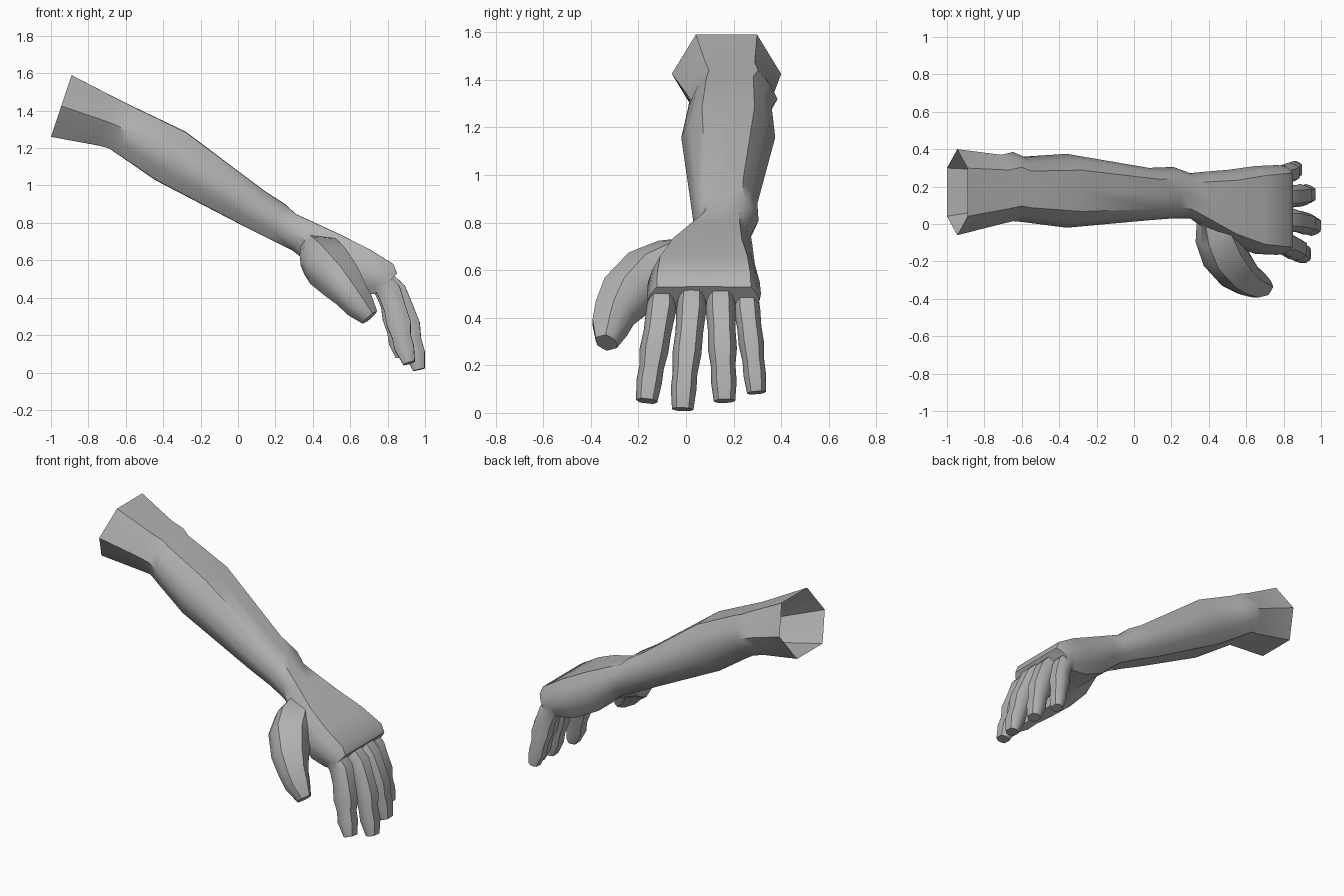
import bpy, bmesh, math
from mathutils import Vector

if "Cube" in bpy.data.objects:
    bpy.data.objects.remove(bpy.data.objects["Cube"])

skin = bpy.data.materials.new("grey skin")
skin.diffuse_color = (0.45, 0.45, 0.45, 1)
skin.use_nodes = True
skin.node_tree.nodes["Principled BSDF"].inputs["Base Color"].default_value = skin.diffuse_color


def section(flat, bulge):
    """Twelve-point rounded hexagon in unit (side, up) coordinates."""
    m, b = (1 + flat) / 2, bulge
    q = [(1, 0), (m + b, 0.5 + b), (flat, 1), (0, 1 + b / 3)]
    upper = q + [(-u, v) for u, v in reversed(q[:3])]
    return upper + [(u, -v) for u, v in reversed(upper[1:-1])]


def loft(name, rings):
    """Closed tube through rings of (centre, side vector, up vector, flat, bulge)."""
    bm = bmesh.new()
    loops = [[bm.verts.new(c + s * u + t * v) for u, v in section(f, b)]
             for c, s, t, f, b in rings]
    for a, b in zip(loops, loops[1:]):
        for i in range(12):
            j = (i + 1) % 12
            bm.faces.new((a[i], a[j], b[j], b[i]))
    bm.faces.new(loops[0])
    bm.faces.new(loops[-1])
    bmesh.ops.recalc_face_normals(bm, faces=bm.faces)
    me = bpy.data.meshes.new(name)
    bm.to_mesh(me)
    bm.free()
    me.materials.append(skin)
    ob = bpy.data.objects.new(name, me)
    bpy.context.collection.objects.link(ob)
    return ob


def digit(name, path, widths, depths, side):
    """Finger or thumb: rings set square to a bent path."""
    pts = [Vector(p) for p in path]
    rings = []
    for i, p in enumerate(pts):
        d = (pts[min(i + 1, len(pts) - 1)] - pts[max(i - 1, 0)]).normalized()
        s = (Vector(side) - d * d.dot(Vector(side))).normalized()
        rings.append((p, s * widths[i], d.cross(s) * depths[i], 0.56, 0.05))
    return loft(name, rings)


# Arm and palm: top x, top z, bottom x, bottom z, min y, max y, flatness, bulge
profile = [
    (-0.89, 1.59, -1.00, 1.26, -0.06, 0.40, 0.56, 0),
    (-0.67, 1.475, -0.75, 1.215, 0.00, 0.37, 0.56, 0.02),
    (-0.60, 1.44, -0.69, 1.20, 0.015, 0.385, 0.56, 0.03),
    (-0.55, 1.415, -0.63, 1.16, 0.01, 0.36, 0.56, 0.04),
    (-0.28, 1.285, -0.44, 1.03, -0.02, 0.375, 0.56, 0.05),
    (0.14, 0.97, 0.02, 0.79, 0.02, 0.30, 0.56, 0.05),
    (0.25, 0.90, 0.17, 0.715, 0.03, 0.305, 0.56, 0.05),
    (0.31, 0.845, 0.29, 0.655, 0.03, 0.272, 0.6, 0.05),
    (0.41, 0.80, 0.36, 0.60, -0.03, 0.28, 0.65, 0.04),
    (0.55, 0.735, 0.46, 0.51, -0.11, 0.29, 0.72, 0.03),
    (0.70, 0.66, 0.60, 0.44, -0.16, 0.31, 0.78, 0.02),
    (0.83, 0.58, 0.70, 0.42, -0.165, 0.315, 0.82, 0.02),
    (0.85, 0.53, 0.76, 0.42, -0.16, 0.31, 0.84, 0.02),
]
rings = []
for tx, tz, bx, bz, y0, y1, f, b in profile:
    rings.append((Vector(((tx + bx) / 2, (y0 + y1) / 2, (tz + bz) / 2)),
                  Vector((0, (y1 - y0) / 2, 0)),
                  Vector(((tx - bx) / 2, 0, (tz - bz) / 2)), f, b))
arm = loft("arm_and_hand", rings)

# Fingers
fw = (0.055, 0.063, 0.058, 0.061, 0.052, 0.054, 0.045)
fd = (0.05, 0.062, 0.058, 0.064, 0.05, 0.052, 0.032)
fingers = {
    "index_finger": [(0.74, -0.10, 0.52), (0.81, -0.105, 0.43), (0.84, -0.12, 0.34),
                     (0.86, -0.135, 0.26), (0.875, -0.145, 0.19), (0.89, -0.155, 0.13), (0.915, -0.165, 0.05)],
    "middle_finger": [(0.76, 0.025, 0.52), (0.84, 0.022, 0.43), (0.88, 0.014, 0.34),
                      (0.91, 0.004, 0.25), (0.93, -0.004, 0.17), (0.948, -0.01, 0.10), (0.967, -0.014, 0.015)],
    "ring_finger": [(0.76, 0.145, 0.52), (0.83, 0.146, 0.43), (0.865, 0.15, 0.35),
                    (0.89, 0.153, 0.27), (0.906, 0.156, 0.20), (0.92, 0.159, 0.13), (0.94, 0.162, 0.05)],
    "little_finger": [(0.74, 0.255, 0.50), (0.79, 0.257, 0.43), (0.815, 0.266, 0.36),
                      (0.83, 0.275, 0.29), (0.842, 0.283, 0.22), (0.853, 0.289, 0.16), (0.87, 0.296, 0.085)],
}
parts = []
for name, path in fingers.items():
    k = 0.88 if name == "little_finger" else 1
    parts.append(digit(name, path, [w * k for w in fw], [d * k for d in fd], (0, 1, 0)))

# Thumb with its fleshy base
parts.append(digit("thumb",
                   [(0.40, 0.05, 0.67), (0.44, -0.05, 0.62), (0.48, -0.16, 0.57), (0.55, -0.255, 0.49),
                    (0.605, -0.30, 0.42), (0.65, -0.32, 0.36), (0.705, -0.335, 0.295)],
                   (0.07, 0.12, 0.125, 0.11, 0.09, 0.078, 0.045),
                   (0.07, 0.11, 0.115, 0.10, 0.08, 0.07, 0.045), (0.5, 0.8, 0.2)))

# Fuse the digits into the hand
for p in parts:
    mod = arm.modifiers.new(p.name, "BOOLEAN")
    mod.operation, mod.solver, mod.object = "UNION", "EXACT", p
bpy.context.view_layer.update()
fused = bpy.data.meshes.new_from_object(arm.evaluated_get(bpy.context.evaluated_depsgraph_get()))
arm.modifiers.clear()
arm.data = fused
for p in parts:
    bpy.data.objects.remove(p)

# Open the upper end of the arm
bm = bmesh.new()
bm.from_mesh(fused)
ends = [f for f in bm.faces if f.calc_center_median().x < -0.9]
bmesh.ops.delete(bm, geom=ends, context="FACES")
bmesh.ops.remove_doubles(bm, verts=bm.verts, dist=0.002)
bm.to_mesh(fused)
bm.free()

bpy.context.view_layer.objects.active = arm
arm.select_set(True)
bpy.ops.object.shade_smooth_by_angle(angle=math.radians(50))
